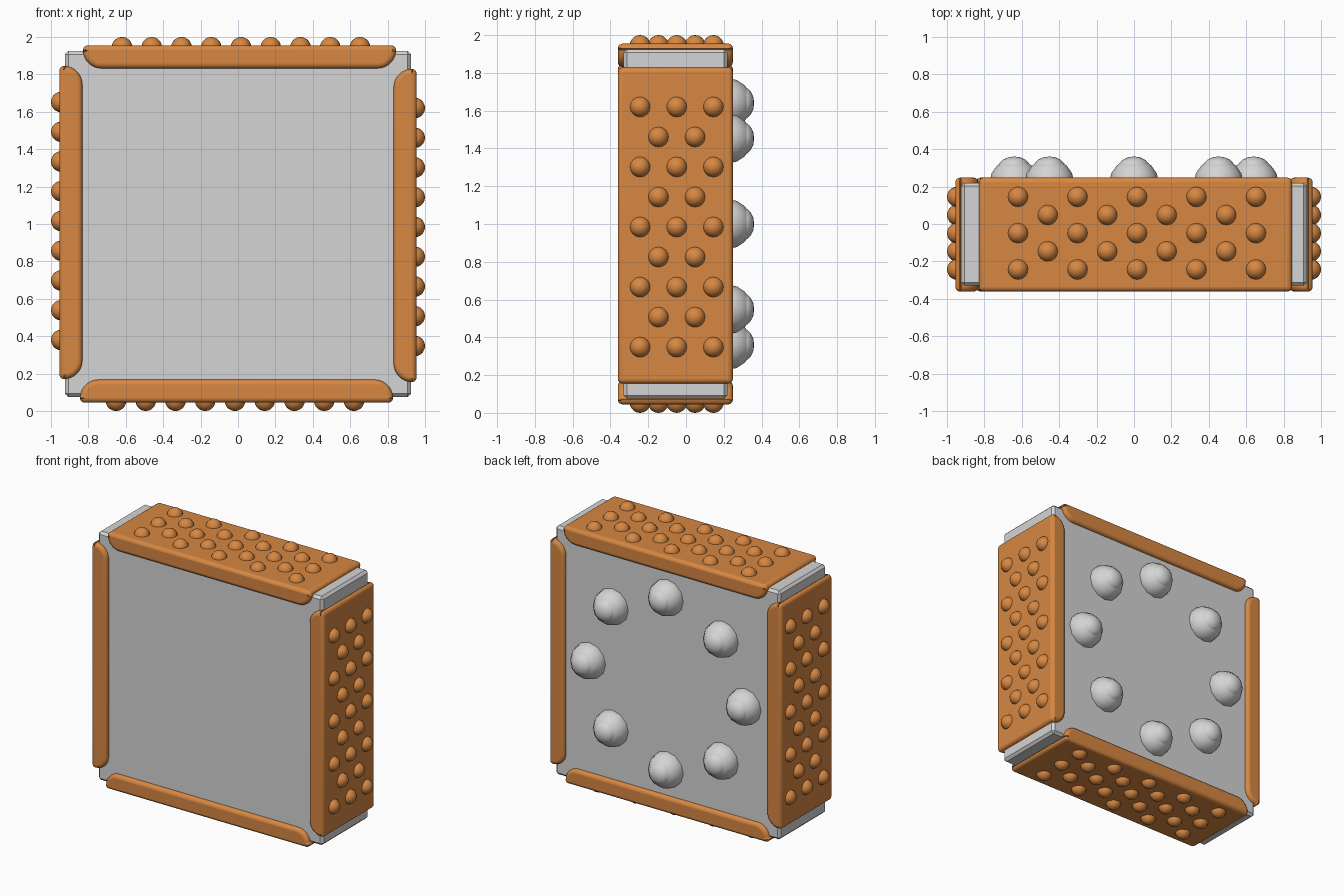
import bpy, bmesh, math
from mathutils import Matrix, Vector

if "Cube" in bpy.data.objects:
    bpy.data.objects.remove(bpy.data.objects["Cube"])

CZ = 1.0            # height of the block centre
Y0, Y1 = -0.361, 0.248   # front and back of the padded slabs


def material(name, rgb):
    m = bpy.data.materials.new(name)
    m.diffuse_color = (*rgb, 1)
    m.use_nodes = True
    m.node_tree.nodes["Principled BSDF"].inputs["Base Color"].default_value = m.diffuse_color
    return m


orange = material("orange", (0.68, 0.245, 0.055))
grey = material("light grey", (0.66, 0.66, 0.66))


def make_object(name, bm, mat, smooth=True):
    bmesh.ops.recalc_face_normals(bm, faces=bm.faces)
    for f in bm.faces:
        f.smooth = smooth
    me = bpy.data.meshes.new(name)
    bm.to_mesh(me)
    bm.free()
    me.materials.append(mat)
    ob = bpy.data.objects.new(name, me)
    bpy.context.collection.objects.link(ob)
    return ob


def bevel(ob, width, segments):
    mod = ob.modifiers.new("bevel", 'BEVEL')
    mod.width = width
    mod.segments = segments
    mod.limit_method = 'ANGLE'
    mod.angle_limit = math.radians(40)
    mod.use_clamp_overlap = False


def shade(ob, angle):
    bpy.ops.object.select_all(action='DESELECT')
    ob.select_set(True)
    bpy.context.view_layer.objects.active = ob
    bpy.ops.object.shade_smooth_by_angle(angle=math.radians(angle))


# central grey block with chamfered edges
bm = bmesh.new()
bmesh.ops.create_cube(bm, size=1, matrix=Matrix.Translation((0, -0.055, CZ))
                      @ Matrix.Diagonal((1.85, 0.55, 1.85, 1)))
bevel(make_object("block_body", bm, grey, False), 0.018, 1)


def slab_profile():
    """Outline of the top slab: square outer corners, large round inner ones."""
    xa, xb, zi, zo, r = -0.829, 0.845, 0.832, 0.955, 0.1
    pts = [(xb, zo), (xa, zo)]
    for cx, start in ((xa + r, 180), (xb - r, 270)):
        for i in range(9):
            a = math.radians(start + 90 * i / 8)
            pts.append((cx + r * math.cos(a), zi + r + r * math.sin(a)))
    return pts


# four padded slabs with staggered studs, each a quarter turn from the last
for k, side in enumerate(("top", "right", "bottom", "left")):
    turn = Matrix.Translation((0, 0, CZ)) @ Matrix.Rotation(k * math.pi / 2, 4, 'Y')

    bm = bmesh.new()
    face = bm.faces.new([bm.verts.new((x, Y0, z)) for x, z in slab_profile()])
    ext = bmesh.ops.extrude_face_region(bm, geom=[face])
    verts = [v for v in ext["geom"] if isinstance(v, bmesh.types.BMVert)]
    bmesh.ops.translate(bm, verts=verts, vec=(0, Y1 - Y0, 0))
    bm.transform(turn)
    slab = make_object(side + "_slab", bm, orange)
    bevel(slab, 0.025, 4)
    shade(slab, 40)

    bm = bmesh.new()
    for row in range(5):
        count = 5 if row % 2 == 0 else 4
        for i in range(count):
            x = 0.016 + (i - (count - 1) / 2) * 0.318
            y = 0.145 - row * 0.097
            bmesh.ops.create_uvsphere(bm, u_segments=16, v_segments=10, radius=0.055,
                                      matrix=Matrix.Translation((x, y, 0.945)))
    bm.transform(turn)
    make_object(side + "_studs", bm, orange)


# ring of eight two-tier knobs on the back
def knobs(name, radius, y, depth):
    bm = bmesh.new()
    for i in range(8):
        a = i * math.pi / 4
        place = Matrix.Translation((0.64 * math.cos(a), y, CZ + 0.64 * math.sin(a)))
        bmesh.ops.create_uvsphere(bm, u_segments=12, v_segments=8, radius=1,
                                  matrix=place @ Matrix.Diagonal((radius, depth, radius, 1))
                                  @ Matrix.Rotation(math.pi / 2, 4, 'X'))
    make_object(name, bm, grey)


knobs("back_knob_bases", 0.132, 0.22, 0.13)
knobs("back_knob_caps", 0.086, 0.30, 0.061)
